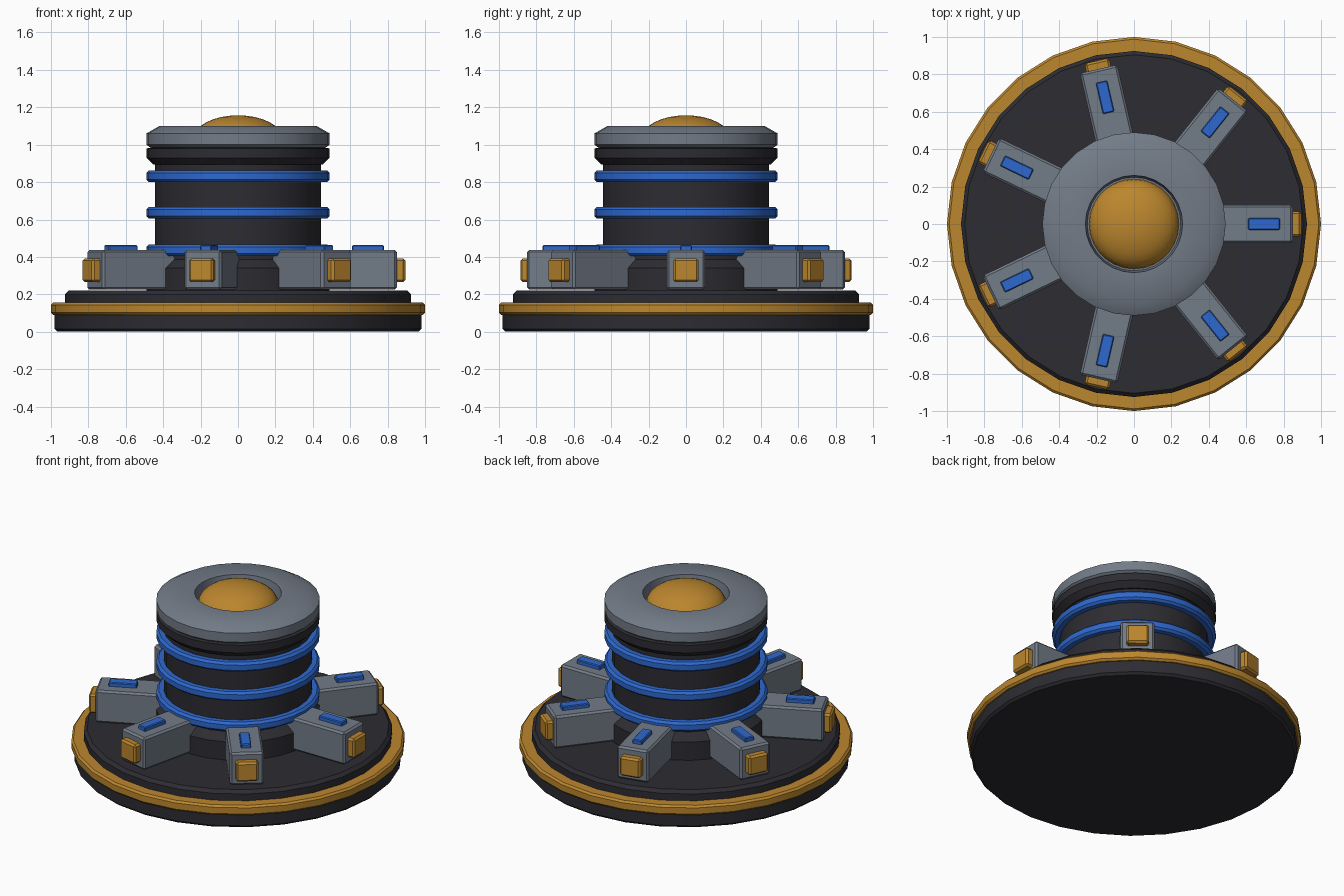
import bpy, bmesh, math
from mathutils import Matrix

cube = bpy.data.objects.get("Cube")
if cube:
    bpy.data.objects.remove(cube, do_unlink=True)

SIDES = 28
ARMS = 7


def material(name, rgb):
    m = bpy.data.materials.new(name)
    m.use_nodes = True
    colour = (*rgb, 1)
    m.diffuse_color = colour
    m.node_tree.nodes["Principled BSDF"].inputs["Base Color"].default_value = colour
    return m


DARK = material("charcoal", (0.025, 0.025, 0.032))
GREY = material("steel grey", (0.17, 0.2, 0.245))
BLUE = material("bright blue", (0.027, 0.14, 0.62))
GOLD = material("amber gold", (0.5, 0.24, 0.027))


def finish(name, bm, mat):
    bmesh.ops.recalc_face_normals(bm, faces=bm.faces)
    mesh = bpy.data.meshes.new(name)
    bm.to_mesh(mesh)
    bm.free()
    mesh.materials.append(mat)
    ob = bpy.data.objects.new(name, mesh)
    bpy.context.collection.objects.link(ob)
    bpy.ops.object.select_all(action="DESELECT")
    ob.select_set(True)
    bpy.context.view_layer.objects.active = ob
    bpy.ops.object.shade_smooth_by_angle(angle=math.radians(30))
    return ob


def lathe(name, mat, profile):
    """Spin a bottom-to-top (radius, height) profile; flat caps close the ends."""
    bm = bmesh.new()
    rings = []
    for r, z in profile:
        if r == 0:
            rings.append([bm.verts.new((0, 0, z))])
            continue
        angles = [math.tau * i / SIDES for i in range(SIDES)]
        rings.append([bm.verts.new((r * math.cos(a), r * math.sin(a), z)) for a in angles])
    for low, high in zip(rings, rings[1:]):
        for i in range(SIDES):
            j = (i + 1) % SIDES
            if len(high) == 1:
                bm.faces.new((low[i], low[j], high[0]))
            else:
                bm.faces.new((low[i], low[j], high[j], high[i]))
    for ring in (rings[0], rings[-1]):
        if len(ring) > 1:
            bm.faces.new(ring)
    return finish(name, bm, mat)


def band(name, mat, radius, bottom, top, bevel):
    """Disc with chamfered rims."""
    return lathe(name, mat, [(radius - bevel, bottom), (radius, bottom + bevel),
                             (radius, top - bevel), (radius - bevel, top)])


def radial_box(name, mat, angle, r0, r1, width, z0, z1, bevel):
    """Bevelled box that points outwards at the given angle."""
    bm = bmesh.new()
    bmesh.ops.create_cube(bm, size=1)
    bmesh.ops.scale(bm, vec=(r1 - r0, width, z1 - z0), verts=bm.verts)
    bmesh.ops.translate(bm, vec=((r0 + r1) / 2, 0, (z0 + z1) / 2), verts=bm.verts)
    bmesh.ops.bevel(bm, geom=bm.edges[:], offset=bevel, segments=1, affect="EDGES")
    bmesh.ops.transform(bm, matrix=Matrix.Rotation(angle, 4, "Z"), verts=bm.verts)
    return finish(name, bm, mat)


# Round base
lathe("base_plate", DARK, [(0.965, 0), (0.98, 0.015), (0.98, 0.1)])
band("base_trim_ring", GOLD, 1.0, 0.09, 0.155, 0.012)
lathe("base_deck", DARK, [(0.925, 0.14), (0.925, 0.2), (0.905, 0.22)])

# Pedestal and column
lathe("pedestal", DARK, [(0.49, 0.21), (0.49, 0.34), (0.44, 0.385), (0.44, 0.42)])
lathe("column", DARK, [(0.445, 0.4), (0.445, 0.91)])
for i, z in enumerate((0.405, 0.605, 0.8)):
    band(f"column_ring_{i + 1}", BLUE, 0.49, z, z + 0.062, 0.014)
lathe("collar", DARK, [(0.455, 0.895), (0.49, 0.93), (0.49, 0.98), (0.46, 0.985), (0.46, 1.0)])

# Cap with a recessed dome
lathe("cap", GREY, [(0.47, 0.985), (0.49, 1.0), (0.49, 1.06), (0.42, 1.1),
                    (0.26, 1.1), (0.25, 1.03)])
dome = [(0.24 * math.cos(t * math.pi / 16), 1.03 + 0.127 * math.sin(t * math.pi / 16))
        for t in range(8)]
lathe("dome", GOLD, dome + [(0, 1.157)])

# Arms around the pedestal
for i in range(ARMS):
    a = math.tau * i / ARMS
    radial_box(f"arm_{i + 1}", GREY, a, 0.4, 0.85, 0.205, 0.225, 0.437, 0.012)
    radial_box(f"arm_end_pad_{i + 1}", GOLD, a, 0.83, 0.895, 0.135, 0.265, 0.392, 0.012)
    radial_box(f"arm_light_{i + 1}", BLUE, a, 0.61, 0.78, 0.062, 0.42, 0.463, 0.005)
